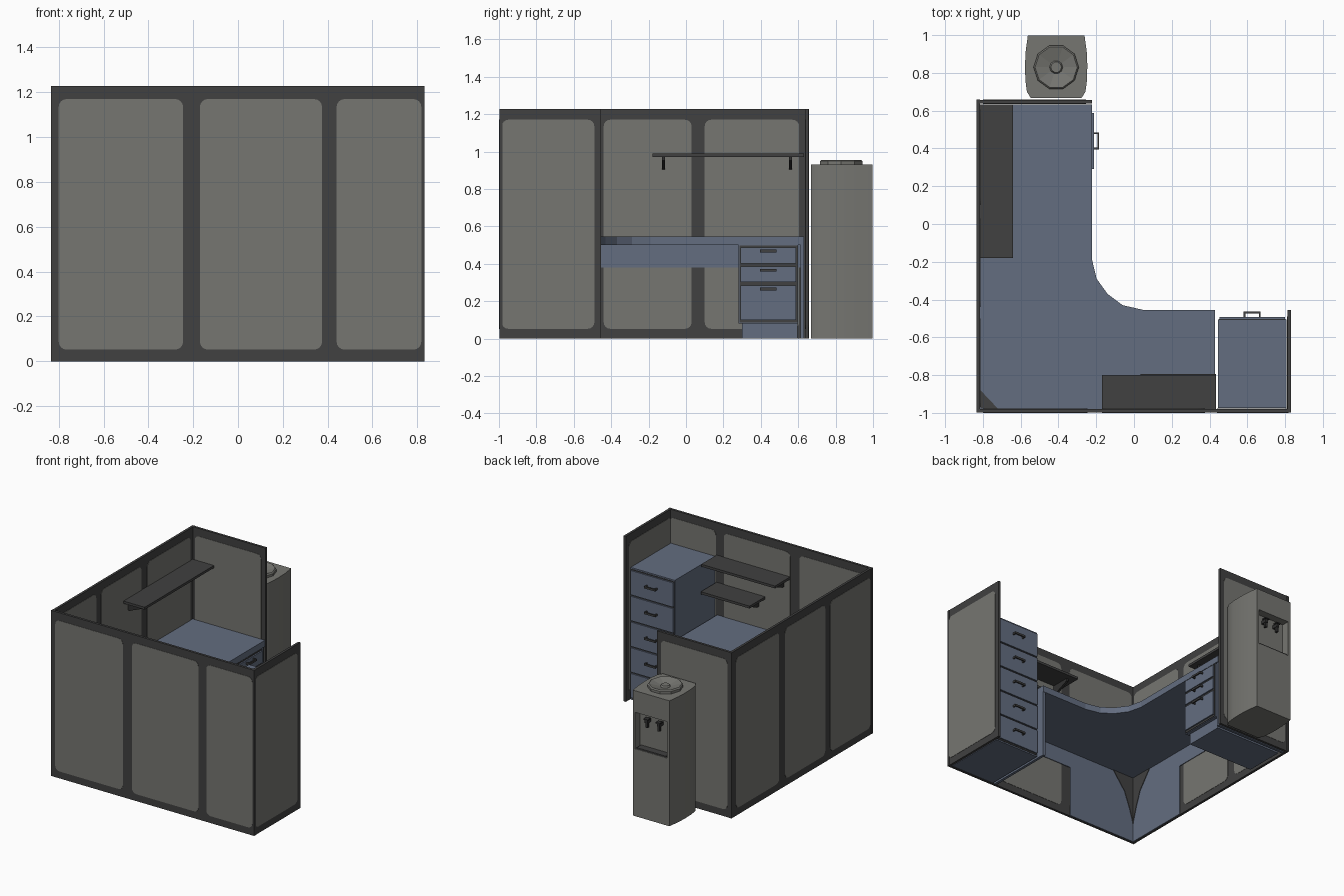
import bpy, bmesh, math

if "Cube" in bpy.data.objects:
    bpy.data.objects.remove(bpy.data.objects["Cube"])


def material(name, rgb):
    m = bpy.data.materials.new(name)
    m.diffuse_color = (*rgb, 1)
    m.use_nodes = True
    m.node_tree.nodes["Principled BSDF"].inputs["Base Color"].default_value = m.diffuse_color
    return m


FRAME = material("charcoal frame", (0.052, 0.052, 0.052))
PANEL = material("warm grey panel", (0.18, 0.18, 0.165))
BLUE = material("slate blue", (0.125, 0.153, 0.215))
DARK = material("dark metal", (0.03, 0.03, 0.03))


def finish(name, bm, mat, smooth=False):
    bmesh.ops.recalc_face_normals(bm, faces=bm.faces)
    me = bpy.data.meshes.new(name)
    bm.to_mesh(me)
    bm.free()
    me.materials.append(mat)
    ob = bpy.data.objects.new(name, me)
    bpy.context.collection.objects.link(ob)
    if smooth:
        bpy.ops.object.select_all(action='DESELECT')
        ob.select_set(True)
        bpy.context.view_layer.objects.active = ob
        bpy.ops.object.shade_smooth_by_angle(angle=math.radians(30))
    return ob


def prism(name, pts, axis, lo, hi, mat, smooth=False):
    """Extrude a 2D outline along an axis from lo to hi."""
    def put(p, w):
        return {'x': (w, *p), 'y': (p[0], w, p[1]), 'z': (*p, w)}[axis]
    bm = bmesh.new()
    a = [bm.verts.new(put(p, lo)) for p in pts]
    b = [bm.verts.new(put(p, hi)) for p in pts]
    bm.faces.new(a)
    bm.faces.new(b)
    for i in range(len(pts)):
        j = (i + 1) % len(pts)
        bm.faces.new((a[i], a[j], b[j], b[i]))
    return finish(name, bm, mat, smooth)


def box(name, x, y, z, mat):
    return prism(name, [(x[0], y[0]), (x[1], y[0]), (x[1], y[1]), (x[0], y[1])],
                 'z', z[0], z[1], mat)


def rounded(u0, u1, v0, v1, r=0.035, n=4):
    pts = []
    for cu, cv, s in ((u1 - r, v1 - r, 0), (u0 + r, v1 - r, 90),
                      (u0 + r, v0 + r, 180), (u1 - r, v0 + r, 270)):
        for k in range(n + 1):
            t = math.radians(s + 90 * k / n)
            pts.append((cu + r * math.cos(t), cv + r * math.sin(t)))
    return pts


# Partition walls with grey panels on both faces
H, T = 1.228, 0.002


def wall(name, axis, lo, hi, u0, u1, panels):
    prism(name + "_frame", [(u0, 0), (u1, 0), (u1, H), (u0, H)], axis, lo, hi, FRAME)
    for i, (a, b) in enumerate(panels):
        shape = rounded(a, b, 0.052, 1.17)
        prism(f"{name}_outer_panel_{i}", shape, axis, lo - T, lo + T, PANEL)
        prism(f"{name}_inner_panel_{i}", shape, axis, hi - T, hi + T, PANEL)


wall("front_wall", 'y', -0.998, -0.98, -0.835, 0.832,
     [(-0.80, -0.245), (-0.17, 0.375), (0.44, 0.818)])
wall("left_wall", 'x', -0.833, -0.815, -0.998, 0.658,
     [(-0.97, -0.50), (-0.44, 0.03), (0.10, 0.605)])
wall("right_wall", 'x', 0.812, 0.83, -0.998, -0.455, [(-0.985, -0.49)])
wall("back_wall", 'y', 0.638, 0.656, -0.833, -0.222, [(-0.80, -0.255)])

# L-shaped desk top with a curved inner corner
curve = [(0.05, -0.455), (-0.06, -0.43), (-0.14, -0.37), (-0.198, -0.29), (-0.222, -0.19)]
prism("desk_top", [(-0.815, -0.98), (0.43, -0.98), (0.43, -0.455)] + curve +
      [(-0.222, 0.632), (-0.815, 0.632)], 'z', 0.50, 0.547, BLUE)
prism("desk_corner_inlay", [(-0.813, -0.978), (-0.72, -0.978), (-0.813, -0.88)],
      'z', 0.545, 0.55, FRAME)
box("desk_end_panel", (0.41, 0.43), (-0.978, -0.457), (0, 0.50), BLUE)
box("desk_back_panel", (-0.813, -0.23), (0.612, 0.63), (0, 0.50), BLUE)

# Blue boards on the walls below the desk, full height in the corner
prism("front_modesty_board", [(-0.813, 0), (-0.25, 0), (-0.25, 0.38), (0.41, 0.38),
      (0.41, 0.5), (-0.813, 0.5)], 'y', -0.979, -0.973, BLUE)
prism("left_modesty_board", [(-0.978, 0), (-0.48, 0), (-0.48, 0.38), (0.612, 0.38),
      (0.612, 0.5), (-0.978, 0.5)], 'x', -0.814, -0.808, BLUE)
# Dark flared brackets in the corner
flare = [(0, 0.13), (0.035, 0.25), (0.08, 0.37), (0.18, 0.5), (0, 0.5)]
prism("front_corner_bracket", [(-0.81 + u, v) for u, v in flare], 'y', -0.975, -0.969, FRAME)
prism("left_corner_bracket", [(-0.975 + u, v) for u, v in flare], 'x', -0.81, -0.804, FRAME)


# Drawer handles: a bar on two posts
def handle(name, axis, face, u0, u1, z, depth=0.028):
    t = 0.009
    shape = [(u0, face - 0.002), (u0, face + depth), (u1, face + depth), (u1, face - 0.002),
             (u1 - t, face - 0.002), (u1 - t, face + depth - t),
             (u0 + t, face + depth - t), (u0 + t, face - 0.002)]
    if axis == 'x':
        shape = [(v, u) for u, v in shape]
    prism(name, shape, 'z', z - 0.007, z + 0.007, FRAME)


# Three-drawer pedestal under the desk
box("pedestal_plinth", (-0.79, -0.25), (0.30, 0.595), (0, 0.085), BLUE)
box("pedestal_body", (-0.80, -0.226), (0.28, 0.60), (0.08, 0.50), BLUE)
box("pedestal_gap_face", (-0.23, -0.222), (0.285, 0.595), (0.085, 0.498), FRAME)
for i, (a, b) in enumerate([(0.40, 0.488), (0.302, 0.385), (0.10, 0.285)]):
    box(f"pedestal_drawer_{i}", (-0.224, -0.212), (0.292, 0.588), (a, b), BLUE)
    handle(f"pedestal_handle_{i}", 'x', -0.212, 0.395, 0.485, b - 0.02)

# Tall five-drawer cabinet
box("tall_cabinet_body", (0.445, 0.807), (-0.975, -0.505), (0, 0.98), BLUE)
box("tall_cabinet_gap_face", (0.45, 0.802), (-0.51, -0.502), (0.01, 0.97), FRAME)
for i in range(5):
    z0 = 0.02 + i * 0.191
    box(f"tall_cabinet_drawer_{i}", (0.452, 0.80), (-0.504, -0.492), (z0, z0 + 0.18), BLUE)
    handle(f"tall_cabinet_handle_{i}", 'y', -0.492, 0.58, 0.67, z0 + 0.10)


# Wall shelves with brackets
def bracket_shape(base, depth, z):
    return [(base, z), (base + depth, z), (base + depth, z - 0.02),
            (base + 0.02, z - 0.07), (base, z - 0.07)]


box("left_shelf", (-0.815, -0.64), (-0.18, 0.632), (0.972, 0.99), FRAME)
for y in (-0.12, 0.56):
    prism("left_shelf_bracket", bracket_shape(-0.815, 0.14, 0.973), 'y', y - 0.008, y + 0.008, DARK)
for name, x0, z, yb in (("upper_front_shelf", -0.17, 0.972, -0.80),
                        ("lower_front_shelf", 0.035, 0.77, -0.795)):
    box(name, (x0, 0.435), (-0.98, yb), (z, z + 0.018), FRAME)
    for x in (x0 + 0.06, 0.37):
        prism(name + "_bracket", bracket_shape(-0.98, 0.14, z + 0.001), 'x',
              x - 0.008, x + 0.008, DARK)

# Water cooler: bulging body with a dispenser recess in the back face
CX, CY = -0.412, 0.83
half = [(0.135, 0.668), (0.155, 0.70), (0.163, 0.76), (0.165, 0.84), (0.162, 0.91), (0.15, 0.998)]
side = [(CX + u, v) for u, v in half]
other = [(CX - u, v) for u, v in reversed(half)]
notch = [(CX + 0.13, 0.998), (CX + 0.13, 0.94), (CX - 0.13, 0.94), (CX - 0.13, 0.998)]
prism("cooler_lower_body", side + other, 'z', 0, 0.50, PANEL, True)
prism("cooler_recess_body", side + notch + other, 'z', 0.50, 0.77, PANEL, True)
prism("cooler_upper_body", side + other, 'z', 0.77, 0.93, PANEL, True)
box("cooler_drip_tray", (CX - 0.12, CX + 0.12), (0.942, 0.995), (0.498, 0.51), FRAME)
for s in (-1, 1):
    x = CX + s * 0.05
    box("cooler_tap_stem", (x - 0.011, x + 0.011), (0.938, 0.985), (0.705, 0.73), DARK)
    box("cooler_tap_spout", (x - 0.008, x + 0.008), (0.962, 0.982), (0.67, 0.71), DARK)
    box("cooler_tap_lever", (x - 0.018, x + 0.018), (0.96, 0.992), (0.729, 0.738), DARK)

# Ten-sided bottle collar with a shallow funnel
profile = [(0.12, 0.925), (0.12, 0.948), (0.112, 0.956), (0.035, 0.936), (0.028, 0.948)]
bm = bmesh.new()
rings = [[bm.verts.new((CX + r * math.cos(math.tau * k / 10), CY + r * math.sin(math.tau * k / 10), z))
          for k in range(10)] for r, z in profile]
for a, b in zip(rings, rings[1:]):
    for k in range(10):
        bm.faces.new((a[k], a[(k + 1) % 10], b[(k + 1) % 10], b[k]))
bm.faces.new(rings[0])
bm.faces.new(rings[-1])
finish("cooler_bottle_collar", bm, PANEL)
